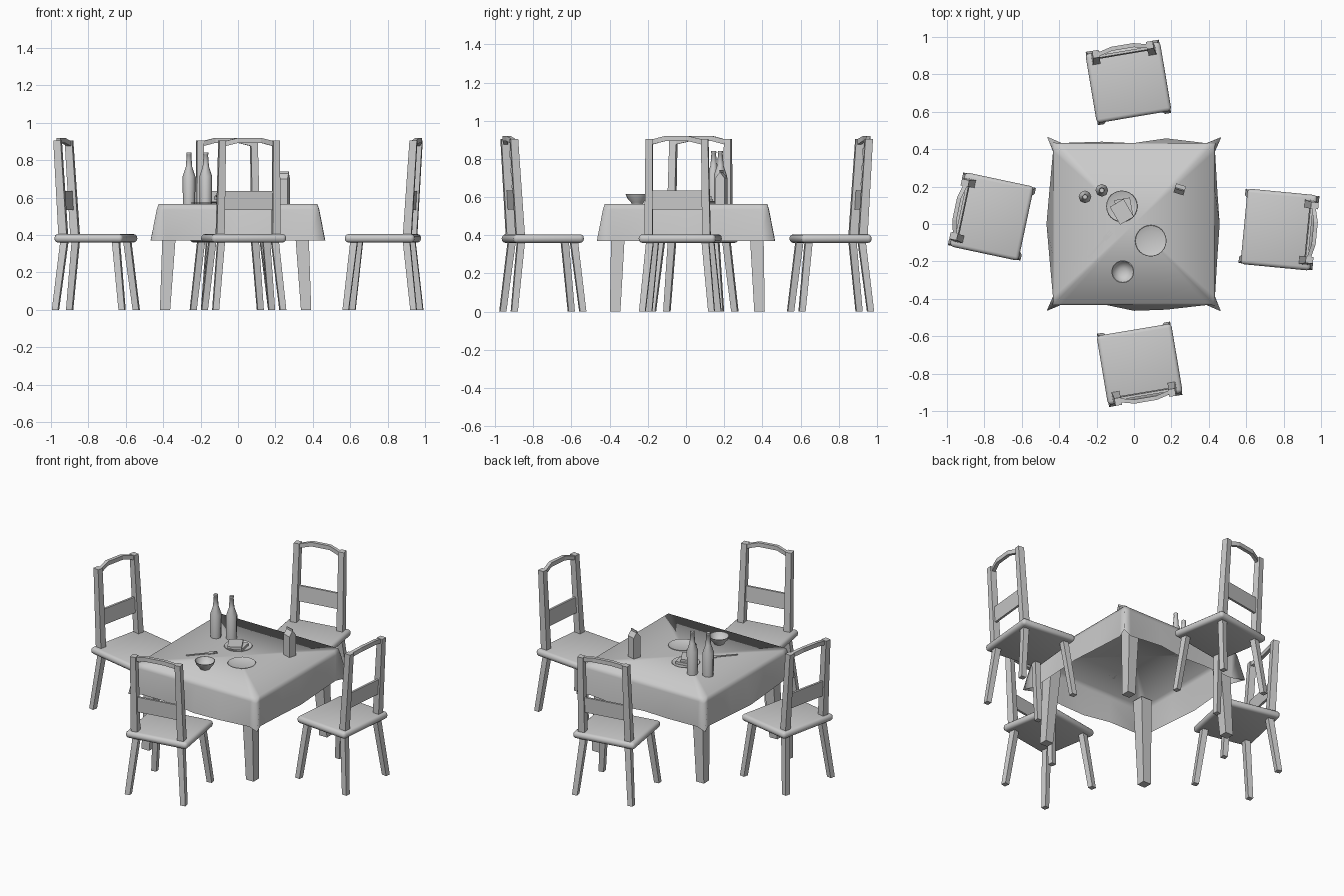
import bpy, bmesh, math
from mathutils import Matrix, Vector

cube = bpy.data.objects.get("Cube")
if cube:
    bpy.data.objects.remove(cube, do_unlink=True)

clay = bpy.data.materials.new("plain grey")
clay.use_nodes = True
clay.diffuse_color = (0.6, 0.6, 0.6, 1)
clay.node_tree.nodes["Principled BSDF"].inputs["Base Color"].default_value = (0.6, 0.6, 0.6, 1)
TOP = 0.565


def finish(name, bm, frame=Matrix(), smooth=False, angle=None):
    """Turn a bmesh into a placed, shaded object."""
    bmesh.ops.recalc_face_normals(bm, faces=bm.faces)
    mesh = bpy.data.meshes.new(name)
    bm.to_mesh(mesh)
    bm.free()
    mesh.materials.append(clay)
    obj = bpy.data.objects.new(name, mesh)
    bpy.context.collection.objects.link(obj)
    obj.matrix_world = frame
    for p in mesh.polygons:
        p.use_smooth = smooth
    if angle:
        bpy.ops.object.select_all(action='DESELECT')
        obj.select_set(True)
        bpy.context.view_layer.objects.active = obj
        bpy.ops.object.shade_smooth_by_angle(angle=math.radians(angle))
    return obj


def loft(bm, loops, caps=True):
    """Skin a list of equal-length point loops."""
    rings = [[bm.verts.new(p) for p in loop] for loop in loops]
    n = len(rings[0])
    for a, b in zip(rings, rings[1:]):
        for i in range(n):
            j = (i + 1) % n
            bm.faces.new((a[i], a[j], b[j], b[i]))
    if caps:
        bm.faces.new(rings[0])
        bm.faces.new(rings[-1])
    return rings


def rect(x, y, z, w, d):
    return [(x + sx * w / 2, y + sy * d / 2, z) for sx, sy in ((-1, -1), (1, -1), (1, 1), (-1, 1))]


def bars(name, stacks, frame=Matrix()):
    """Each stack is a list of (x, y, z, width, depth) sections."""
    bm = bmesh.new()
    for stack in stacks:
        loft(bm, [rect(*s) for s in stack])
    return finish(name, bm, frame)


def lathe(name, profile, sides, x, y, angle=40):
    bm = bmesh.new()
    loft(bm, [[(r * math.cos(math.tau * i / sides), r * math.sin(math.tau * i / sides), z)
               for i in range(sides)] for r, z in profile])
    return finish(name, bm, Matrix.Translation((x, y, TOP)), True, angle)


def place(x, y, degrees, z=0):
    return Matrix.Translation((x, y, z)) @ Matrix.Rotation(math.radians(degrees), 4, 'Z')


def chair(side, frame):
    # Splayed legs and leaning back posts
    bars(side + "_chair_legs", [[(sx * 0.182, sy * 0.182, 0, 0.033, 0.033),
                                 (sx * 0.145, sy * 0.14, 0.375, 0.038, 0.038)]
                                for sx in (-1, 1) for sy in (-1, 1)], frame)
    bars(side + "_chair_posts", [[(s * 0.152, 0.145, 0.385, 0.042, 0.045),
                                  (s * 0.146, 0.178, 0.905, 0.036, 0.04)] for s in (-1, 1)], frame)
    # Cushioned seat with a rounded rim
    bm = bmesh.new()
    loft(bm, [rect(0, 0, 0.36, 0.405, 0.375), rect(0, 0, 0.405, 0.405, 0.375)])
    bmesh.ops.bevel(bm, geom=bm.edges[:], offset=0.02, segments=3, profile=0.5, affect='EDGES')
    finish(side + "_chair_seat", bm, frame, True)
    # Flat lower back board
    bars(side + "_chair_back_board", [[(0, 0.157, 0.535, 0.275, 0.014),
                                       (0, 0.163, 0.635, 0.275, 0.014)]], frame)
    # Bowed and arched top rail
    bm = bmesh.new()
    path = ((-0.14, 0.172, 0.873), (-0.06, 0.192, 0.893), (0.06, 0.192, 0.893), (0.14, 0.172, 0.873))
    loft(bm, [[(x, y + dy, z + dz) for dy, dz in ((-0.011, 0), (0.011, 0), (0.011, 0.027), (-0.011, 0.027))]
              for x, y, z in path])
    finish(side + "_chair_top_rail", bm, frame)


for side, x, y, turn in (("back", -0.03, 0.757, 9.5), ("front", 0.03, -0.75, 189.5),
                         ("left_end", 0.775, -0.03, 264.5), ("right_end", -0.76, 0.04, 78)):
    chair(side, place(x, y, turn))

# Table legs, tapering to the floor
bars("table_legs", [[(sx * 0.377 - 0.013, sy * 0.378 + 0.007, 0, 0.055, 0.055),
                     (sx * 0.347 - 0.013, sy * 0.358 + 0.007, 0.55, 0.078, 0.078)]
                    for sx in (-1, 1) for sy in (-1, 1)])

# Tablecloth: flat top, draped skirt, pinched corners
steps = (-1, -0.9, -0.4, 0, 0.4, 0.9)
flare = {"front": (0.005, 0.0, 0.0, 0.036, 0.03, 0.005), "left": (0.005, 0.005, 0.018, 0.03, 0.018, 0.005),
         "back": (0.005, 0.004, 0.03, 0.004, 0.012, 0.005), "right": (0.005, 0.005, 0.025, 0.04, 0.025, 0.005)}
top, fold, hem = [], [], []
for k, side in enumerate(("front", "left", "back", "right")):
    turn = Matrix.Rotation(k * math.pi / 2, 3, 'Z')
    for i, s in enumerate(steps):
        corner = i == 0
        out = 0.465 if corner else 0.428 + flare[side][i]
        along = -0.467 if corner else s * 0.43
        top.append(turn @ Vector((s * 0.425, -0.425, TOP)))
        fold.append(turn @ Vector((s * 0.435, -0.433, TOP - 0.03)))
        hem.append(turn @ Vector((along, -out, 0.37)))
bm = bmesh.new()
rings = loft(bm, [hem, fold, top], caps=False)
centre = bm.verts.new((0, 0, TOP))
n = len(top)
for i in range(n):
    bm.faces.new((rings[2][i], rings[2][(i + 1) % n], centre))
finish("tablecloth", bm, smooth=True)

# Bottles
for name, x, y in (("first_bottle", -0.262, 0.145), ("second_bottle", -0.172, 0.18)):
    lathe(name, ((0.033, 0), (0.034, 0.15), (0.017, 0.2), (0.012, 0.265), (0.014, 0.267), (0.013, 0.277)), 8, x, y, 50)

# Plates and bowl
dish = ((0.05, 0.001), (0.084, 0.012), (0.082, 0.014), (0.052, 0.005))
lathe("bread_plate", dish, 24, -0.065, 0.095)
lathe("empty_plate", dish, 24, 0.09, -0.09)
lathe("bowl", ((0.03, 0), (0.034, 0.008), (0.052, 0.028), (0.061, 0.05), (0.057, 0.05), (0.045, 0.026), (0.02, 0.012)),
      20, -0.06, -0.255)

# Bread slices stacked on the plate
bars("lower_bread_slice", [[(0, 0, 0.008, 0.085, 0.1), (0, 0, 0.024, 0.085, 0.1)]], place(-0.055, 0.085, 10, TOP))
bars("upper_bread_slice", [[(0, 0, 0.025, 0.085, 0.11), (0, 0, 0.041, 0.085, 0.11)]], place(-0.065, 0.065, 30, TOP))

# Drink carton with gable and crimped fin
bars("carton", [[(0, 0, 0, 0.055, 0.05), (0, 0, 0.135, 0.055, 0.05), (0, 0, 0.163, 0.055, 0.006),
                 (0, 0, 0.176, 0.055, 0.006)]], place(0.245, 0.185, -17, TOP))

# Fork: handle, head and tines
sections = [[(0, 0, 0.004, 0.012, 0.13), (0, 0, 0.008, 0.012, 0.13)],
            [(0, 0.08, 0.004, 0.028, 0.03), (0, 0.08, 0.008, 0.028, 0.03)]]
sections += [[(s * 0.01, 0.108, 0.004, 0.005, 0.028), (s * 0.01, 0.108, 0.008, 0.005, 0.028)] for s in (-1, 0, 1)]
bars("fork", sections, place(-0.203, -0.132, -42, TOP))
